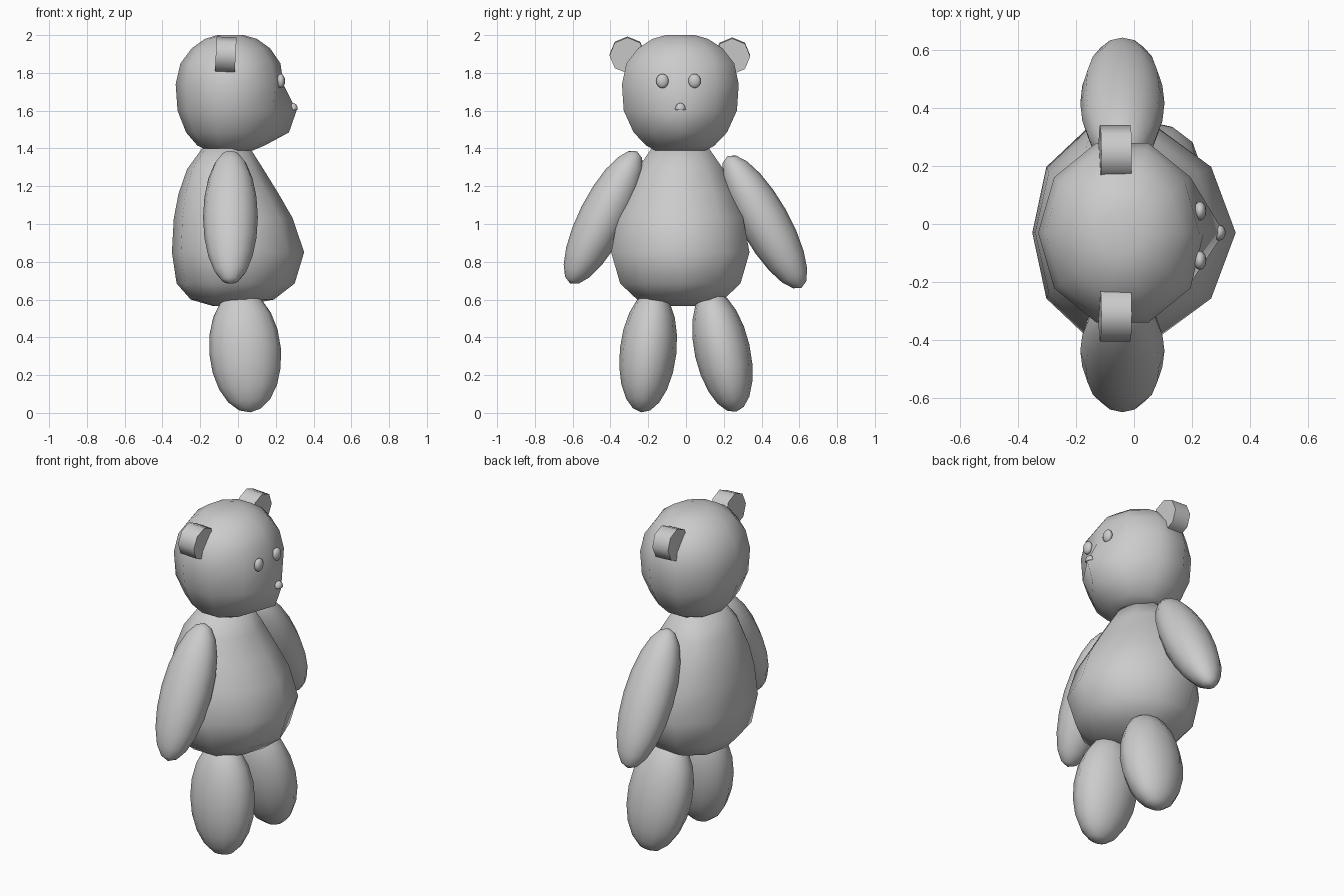
import bpy, bmesh, math
from mathutils import Vector

if "Cube" in bpy.data.objects:
    bpy.data.objects.remove(bpy.data.objects["Cube"])

CY = -0.03  # plane of symmetry of head and body


def smooth(ob, angle=60):
    bpy.ops.object.select_all(action='DESELECT')
    ob.select_set(True)
    bpy.context.view_layer.objects.active = ob
    bpy.ops.object.shade_smooth_by_angle(angle=math.radians(angle))


def loft(name, rings, point, n=10):
    """Skin rings of n points; both ends are capped."""
    bm = bmesh.new()
    loops = [[bm.verts.new(point(r, i, i * math.tau / n)) for i in range(n)] for r in rings]
    for a, b in zip(loops, loops[1:]):
        for i in range(n):
            j = (i + 1) % n
            bm.faces.new((a[i], a[j], b[j], b[i]))
    bm.faces.new(loops[0][::-1])
    bm.faces.new(loops[-1])
    bmesh.ops.recalc_face_normals(bm, faces=bm.faces)
    me = bpy.data.meshes.new(name)
    bm.to_mesh(me)
    bm.free()
    ob = bpy.data.objects.new(name, me)
    bpy.context.collection.objects.link(ob)
    smooth(ob)
    return ob


def limb(name, top, bottom, rx, ry):
    """Ellipsoid whose poles are at top and bottom."""
    top, bottom = Vector(top), Vector(bottom)
    d = top - bottom
    bpy.ops.mesh.primitive_uv_sphere_add(segments=12, ring_count=10, radius=1, location=(top + bottom) / 2)
    ob = bpy.context.object
    ob.name = name
    ob.scale = (rx, ry, d.length / 2)
    ob.rotation_mode = 'QUATERNION'
    ob.rotation_quaternion = Vector((0, 0, 1)).rotation_difference(d)
    smooth(ob)
    return ob


# Body: z, back x, front x, half width
body = [(0.565, -0.13, 0.0, 0.07), (0.60, -0.25, 0.19, 0.24), (0.685, -0.325, 0.30, 0.335),
        (0.85, -0.35, 0.35, 0.385), (1.03, -0.34, 0.29, 0.35), (1.16, -0.315, 0.215, 0.30),
        (1.29, -0.27, 0.135, 0.24), (1.40, -0.19, 0.065, 0.16)]


def body_point(r, i, a):
    z, xb, xf, hy = r
    mid = 0.0 if z < 1.1 else (xb + xf) / 2
    mid = min(mid, (xb + xf) / 2 + 0.02)
    c = math.cos(a)
    x = mid + (xf - mid) * c ** 1.3 if c > 0 else mid + (xb - mid) * (-c) ** 0.7
    return (x, CY + hy * math.sin(a), z)


loft("body", body, body_point)

# Head: z, half depth, half width, x of the front ridge that forms the snout
head = [(1.39, 0.12, 0.14, 0.08), (1.415, 0.175, 0.19, 0.14), (1.485, 0.235, 0.26, 0.27),
        (1.60, 0.28, 0.315, 0.31), (1.74, 0.29, 0.325, 0.24), (1.85, 0.265, 0.30, 0.225),
        (1.93, 0.205, 0.235, 0.17), (1.98, 0.135, 0.155, 0.10), (2.0, 0.07, 0.08, 0.03)]


def head_point(r, i, a):
    z, hx, hy, front = r
    x = front if i == 0 else -0.04 + hx * math.cos(a)
    return (x, CY + hy * math.sin(a), z)


loft("head", head, head_point)

# Arms and legs
limb("left_arm", (-0.04, -0.26, 1.385), (-0.04, -0.613, 0.685), 0.145, 0.13)
limb("right_arm", (-0.04, 0.22, 1.36), (-0.04, 0.612, 0.662), 0.145, 0.13)
limb("left_leg", (0.01, -0.165, 0.65), (0.065, -0.236, 0.003), 0.19, 0.15)
limb("right_leg", (0.01, 0.12, 0.65), (0.065, 0.265, 0.006), 0.19, 0.147)

# Ears: short octagonal discs
for name, y, z in (("left_ear", -0.31, 1.895), ("right_ear", 0.245, 1.89)):
    bpy.ops.mesh.primitive_cylinder_add(vertices=8, radius=0.095, depth=0.105,
                                        location=(-0.065, y, z),
                                        rotation=(0, math.radians(93), 0))
    bpy.context.object.name = name
    smooth(bpy.context.object)

# Eyes
for name, y in (("left_eye", -0.125), ("right_eye", 0.045)):
    bpy.ops.mesh.primitive_uv_sphere_add(segments=12, ring_count=8, radius=1, location=(0.227, y, 1.757))
    ob = bpy.context.object
    ob.name = name
    ob.scale = (0.022, 0.033, 0.038)
    smooth(ob)

# Nose: dome with a flat underside
bpy.ops.mesh.primitive_uv_sphere_add(segments=12, ring_count=8, radius=1, location=(0.292, CY, 1.607))
nose = bpy.context.object
nose.name = "nose"
nose.scale = (0.024, 0.028, 0.034)
bm = bmesh.new()
bm.from_mesh(nose.data)
for v in bm.verts:
    v.co.z = max(v.co.z, -0.1)
bm.to_mesh(nose.data)
bm.free()
smooth(nose)
